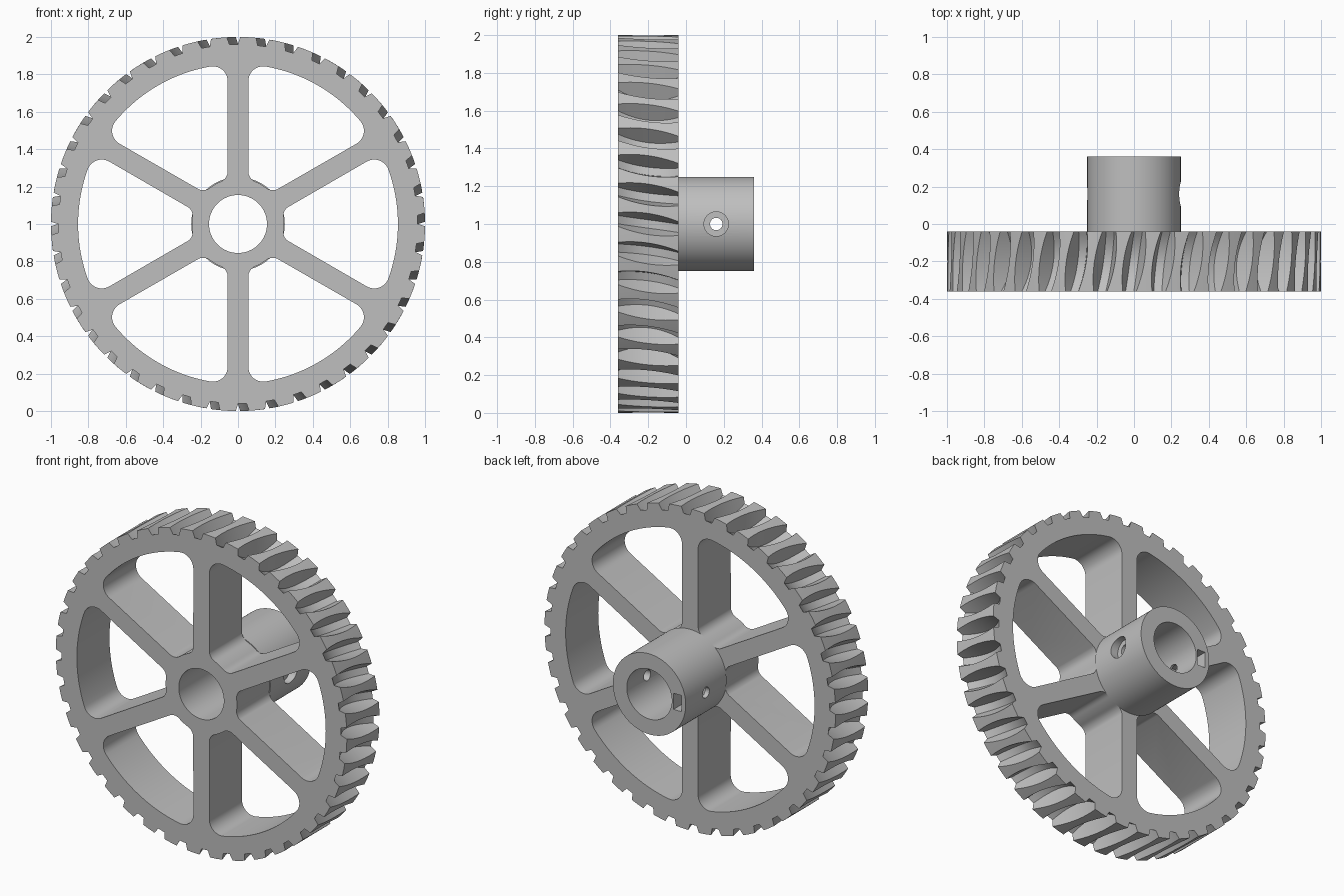
import bpy, bmesh
from math import sin, cos, asin, pi, radians
from mathutils import Matrix, Vector

cube = bpy.data.objects.get("Cube")
if cube:
    bpy.data.objects.remove(cube, do_unlink=True)

TEETH, R = 40, 1.0
FRONT, BACK, HUB_END = -0.36, -0.04, 0.36
MID = (FRONT + BACK) / 2
BORE, HUB_R, SCREW_Y = 0.155, 0.25, 0.16

grey = bpy.data.materials.new("plain grey")
grey.use_nodes = True
grey.diffuse_color = (0.52, 0.52, 0.52, 1)
grey.node_tree.nodes["Principled BSDF"].inputs["Base Color"].default_value = grey.diffuse_color


def polar(r, a):
    return (r * cos(a), r * sin(a))


def arc(centre, r, start, end, n):
    """Arc points, leaving out the last one so arcs can be chained."""
    pts = [polar(r, start + (end - start) * i / n) for i in range(n)]
    return [(centre[0] + x, centre[1] + z) for x, z in pts]


def loft(bm, sections):
    """Skin closed sections, each a (y, points) pair, and cap both ends."""
    rings = [[bm.verts.new((x, y, z + 1)) for x, z in pts] for y, pts in sections]
    for a, b in zip(rings, rings[1:]):
        for i in range(len(a)):
            j = (i + 1) % len(a)
            bm.faces.new((a[i], a[j], b[j], b[i]))
    bm.faces.new(rings[0])
    bm.faces.new(rings[-1])


def cross_cylinder(bm, r, x0, x1):
    """Cylinder along x at the screw position."""
    m = Matrix.Translation(((x0 + x1) / 2, SCREW_Y, 1)) @ Matrix.Rotation(pi / 2, 4, 'Y')
    bmesh.ops.create_cone(bm, cap_ends=True, segments=32, radius1=r, radius2=r,
                          depth=x1 - x0, matrix=m)


def finish(bm, name):
    bmesh.ops.recalc_face_normals(bm, faces=bm.faces)
    mesh = bpy.data.meshes.new(name)
    bm.to_mesh(mesh)
    bm.free()
    obj = bpy.data.objects.new(name, mesh)
    bpy.context.collection.objects.link(obj)
    mesh.materials.append(grey)
    return obj


def cut(obj, bm):
    cutter = finish(bm, "cutter")
    cutter.hide_render = True
    mod = obj.modifiers.new("cut", 'BOOLEAN')
    mod.operation, mod.solver, mod.object = 'DIFFERENCE', 'EXACT', cutter
    bpy.ops.object.select_all(action='DESELECT')
    bpy.context.view_layer.objects.active = obj
    obj.select_set(True)
    bpy.ops.object.modifier_apply(modifier=mod.name)
    bpy.data.objects.remove(cutter, do_unlink=True)


def smooth(obj):
    bpy.ops.object.select_all(action='DESELECT')
    bpy.context.view_layer.objects.active = obj
    obj.select_set(True)
    bpy.ops.object.shade_smooth_by_angle(angle=radians(30))


# Toothed blank: slanted grooves, deepest and widest halfway through the rim
def tooth_section(y):
    u = (y - MID) / (BACK - MID)
    depth = 0.095 - 0.055 * u * u
    low, high = 0.022 / (R - depth), 0.022 + 0.36 * depth
    pitch = 2 * pi / TEETH
    pts = []
    for i in range(TEETH):
        a = i * pitch - 0.15 * (y - MID)
        pts += [polar(R, a - high), polar(R - depth, a - low),
                polar(R - depth, a + low), polar(R, a + high),
                polar(R, a + pitch / 2)]
    return pts


LAYERS = 14
bm = bmesh.new()
levels = [FRONT + (BACK - FRONT) * i / LAYERS for i in range(LAYERS + 1)]
loft(bm, [(y, tooth_section(y)) for y in levels])
wheel = finish(bm, "spoked_gear_wheel")

# Pocket outline between two spokes, with rounded corners
SPOKE, INNER, OUTER, F_IN, F_OUT = 0.055, 0.245, 0.855, 0.06, 0.08
a_in = pi / 6 - asin((SPOKE + F_IN) / (INNER + F_IN))
a_out = pi / 6 - asin((SPOKE + F_OUT) / (OUTER - F_OUT))
side = radians(120)
half = (arc((0, 0), INNER, 0, a_in, 4)
        + arc(polar(INNER + F_IN, a_in), F_IN, a_in + pi, side, 8)
        + arc(polar(OUTER - F_OUT, a_out), F_OUT, side, a_out, 10)
        + [polar(OUTER, a_out * (1 - i / 10)) for i in range(11)])
pocket = half + [(x, -z) for x, z in reversed(half[1:-1])]

bm = bmesh.new()
for k in range(6):
    turn = Matrix.Rotation(k * pi / 3, 2)
    pts = [tuple(turn @ Vector(p)) for p in pocket]
    loft(bm, [(FRONT - 0.1, pts), (BACK + 0.1, pts)])
circle = arc((0, 0), BORE, 0, 2 * pi, 64)
loft(bm, [(FRONT - 0.1, circle), (BACK + 0.1, circle)])
cut(wheel, bm)
smooth(wheel)

# Hub sleeve behind the wheel
bm = bmesh.new()
rim = arc((0, 0), HUB_R, 0, 2 * pi, 96)
loft(bm, [(BACK, rim), (HUB_END, rim)])
hub = finish(bm, "hub_sleeve")
bm = bmesh.new()
loft(bm, [(BACK - 0.1, circle), (HUB_END + 0.1, circle)])
cut(hub, bm)

# Nut slot in the end face, then the cross screw hole and its wide mouth
bm = bmesh.new()
slot = [(x, z) for x, z in ((-0.22, -0.05), (-0.166, -0.05), (-0.166, 0.05), (-0.22, 0.05))]
loft(bm, [(SCREW_Y - 0.06, slot), (HUB_END + 0.1, slot)])
cut(hub, bm)
for r, x0, x1 in ((0.033, -0.4, 0.4), (0.065, 0.2, 0.4)):
    bm = bmesh.new()
    cross_cylinder(bm, r, x0, x1)
    cut(hub, bm)
smooth(hub)
